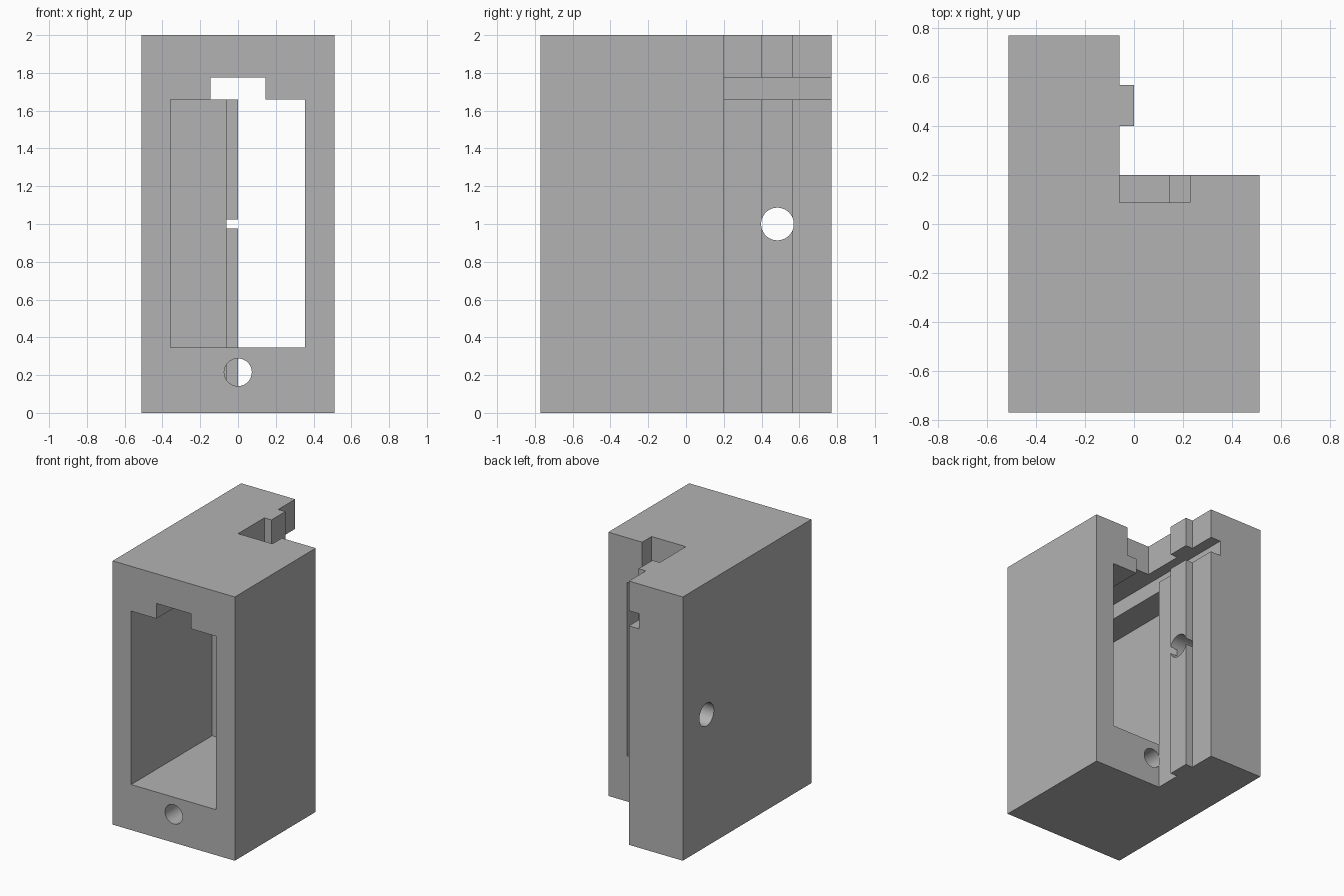
import bpy, bmesh, math
from mathutils import Matrix

cube = bpy.data.objects.get("Cube")
if cube:
    bpy.data.objects.remove(cube, do_unlink=True)

grey = bpy.data.materials.new("plain_grey")
grey.use_nodes = True
grey.diffuse_color = (0.45, 0.45, 0.45, 1)
grey.node_tree.nodes["Principled BSDF"].inputs["Base Color"].default_value = (0.45, 0.45, 0.45, 1)


def add_object(name, bm):
    bmesh.ops.recalc_face_normals(bm, faces=bm.faces)
    mesh = bpy.data.meshes.new(name)
    bm.to_mesh(mesh)
    bm.free()
    mesh.materials.append(grey)
    obj = bpy.data.objects.new(name, mesh)
    bpy.context.collection.objects.link(obj)
    return obj


def prism(name, plan, z0, z1):
    """Extrude a plan outline from z0 to z1."""
    bm = bmesh.new()
    face = bm.faces.new([bm.verts.new((x, y, z0)) for x, y in plan])
    ext = bmesh.ops.extrude_face_region(bm, geom=[face])["geom"]
    top = [v for v in ext if isinstance(v, bmesh.types.BMVert)]
    bmesh.ops.translate(bm, verts=top, vec=(0, 0, z1 - z0))
    return add_object(name, bm)


def box(name, x0, x1, y0, y1, z0, z1):
    return prism(name, [(x0, y0), (x1, y0), (x1, y1), (x0, y1)], z0, z1)


def rod(name, radius, length, centre, axis):
    bm = bmesh.new()
    turn = Matrix.Rotation(math.pi / 2, 4, axis)
    bmesh.ops.create_cone(bm, cap_ends=True, segments=64, radius1=radius, radius2=radius,
                          depth=length, matrix=Matrix.Translation(centre) @ turn)
    return add_object(name, bm)


W, D, H = 0.512, 0.77, 2.0      # half width, half depth, height
STEP, SIDE = 0.2, -0.06         # back of the main block, inner face of the rear slab
SLOT_LOW, SLOT_TOP = 1.66, 1.775
SLOT = 0.145                    # half width of the slot

# Main block with rear slab and its guide ridge
body = prism("housing_body", [
    (-W, -D), (W, -D), (W, STEP), (SIDE, STEP), (SIDE, 0.401), (0, 0.401),
    (0, 0.567), (SIDE, 0.567), (SIDE, D), (-W, D)], 0, H)

# Window, cable slot, top notch and the two screw holes
cutters = [
    box("window_cutter", -0.357, 0.355, -1, STEP, 0.345, SLOT_LOW),
    box("slot_cutter", -SLOT, SLOT, -1, 1, SLOT_LOW, SLOT_TOP),
    box("notch_cutter", SIDE, 0.228, 0.087, STEP, SLOT_TOP, H + 0.2),
    rod("front_hole_cutter", 0.073, STEP + 1, (0, (STEP - 1) / 2, 0.215), "X"),
    rod("side_hole_cutter", 0.0865, 1, (-0.4, 0.484, 1.0), "Y"),
]

bpy.context.view_layer.objects.active = body
body.select_set(True)
for cutter in cutters:
    cutter.hide_render = True
    mod = body.modifiers.new(cutter.name, "BOOLEAN")
    mod.operation, mod.solver, mod.object = "DIFFERENCE", "EXACT", cutter
    bpy.ops.object.modifier_apply(modifier=mod.name)
    bpy.data.objects.remove(cutter, do_unlink=True)

bpy.ops.object.shade_smooth_by_angle(angle=math.radians(30))
